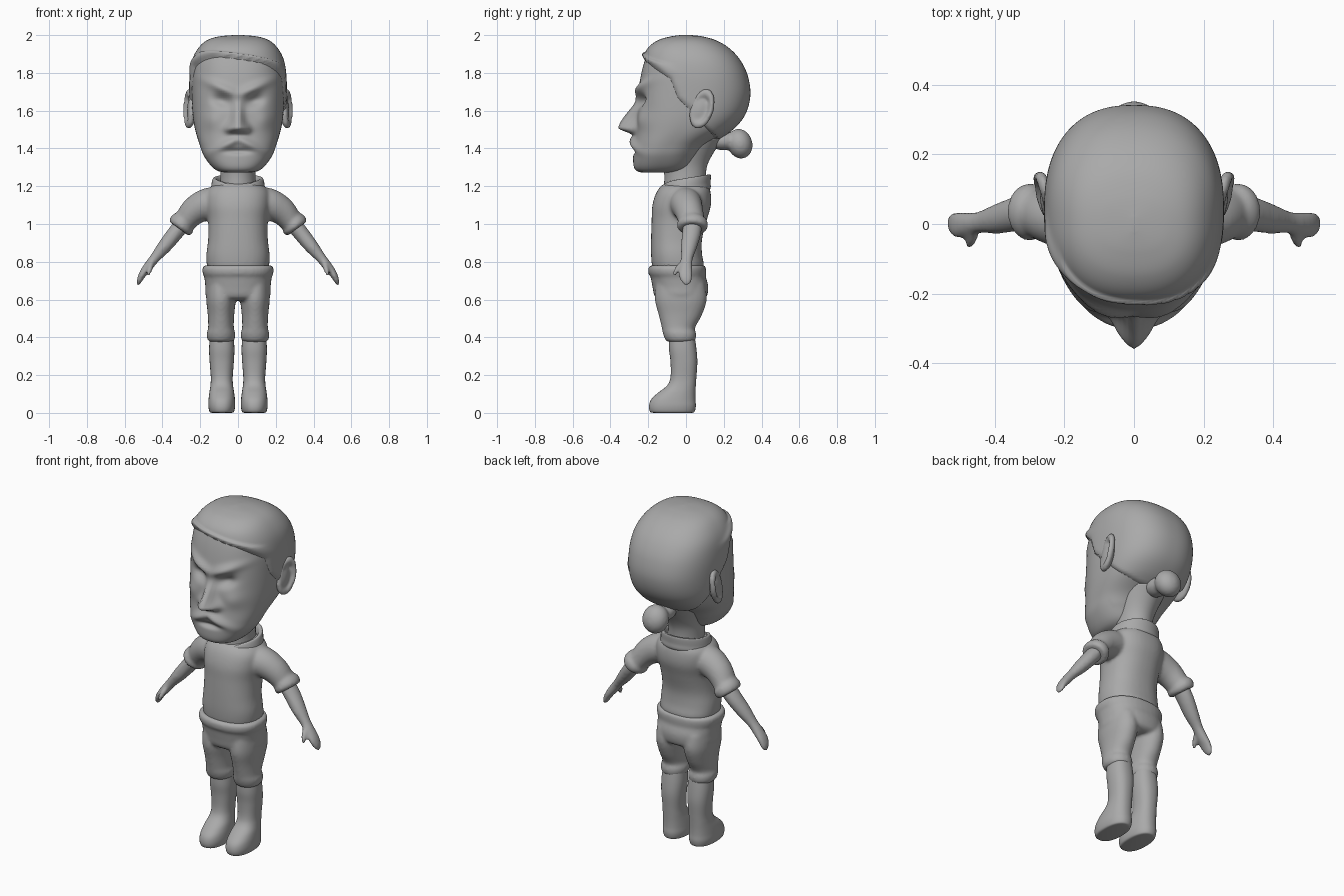
import bpy, bmesh
from math import cos, sin, pi, exp
from mathutils import Vector

cube = bpy.data.objects.get("Cube")
if cube:
    bpy.data.objects.remove(cube)

clay = bpy.data.materials.new("grey clay")
clay.use_nodes = True
GREY = (.4, .4, .4, 1)
clay.diffuse_color = GREY
clay.node_tree.nodes["Principled BSDF"].inputs["Base Color"].default_value = GREY


def bell(value, centre, width):
    return exp(-((value - centre) / width) ** 2)


def ramp(value, low, high):
    t = min(1, max(0, (value - low) / (high - low)))
    return t * t * (3 - 2 * t)


def spline(rows, steps):
    """Smooth curve through rows of numbers."""
    result = []
    last = len(rows) - 1
    for i in range(last):
        quad = [rows[max(0, i - 1)], rows[i], rows[i + 1], rows[min(last, i + 2)]]
        for k in range(steps):
            t = k / steps
            result.append([b + t / 2 * (c - a + t * (2 * a - 5 * b + 4 * c - d
                           + t * (3 * (b - c) + d - a))) for a, b, c, d in zip(*quad)])
    return result + [list(rows[-1])]


def skin(name, rings, discard=None):
    """Join rings of points into a closed smooth object."""
    bm = bmesh.new()
    loops = [[bm.verts.new(p) for p in ring] for ring in rings]
    count = len(rings[0])
    for low, high in zip(loops, loops[1:]):
        for i in range(count):
            j = (i + 1) % count
            bm.faces.new((low[i], low[j], high[j], high[i]))
    bm.faces.new(loops[0][::-1])
    bm.faces.new(loops[-1])
    bmesh.ops.recalc_face_normals(bm, faces=bm.faces[:])
    if discard:
        bmesh.ops.delete(bm, geom=[v for v in bm.verts if discard(v.co)], context="VERTS")
    mesh = bpy.data.meshes.new(name)
    bm.to_mesh(mesh)
    bm.free()
    mesh.materials.append(clay)
    mesh.shade_smooth()
    obj = bpy.data.objects.new(name, mesh)
    bpy.context.collection.objects.link(obj)
    return obj


def stack(name, rows, x=0, power=2.3, warp=None, count=40, steps=5, discard=None):
    """Level sections: height, front, back, half width."""
    rings = []
    for z, front, back, wide in spline(rows, steps):
        ring = []
        for i in range(count):
            c, s = cos(2 * pi * i / count), sin(2 * pi * i / count)
            px = abs(c) ** (2 / power) * (1 if c > 0 else -1) * wide
            py = abs(s) ** (2 / power) * (1 if s > 0 else -1) * (back - front) / 2
            p = Vector((x + px, (front + back) / 2 + py, z))
            ring.append(warp(p) if warp else p)
        rings.append(ring)
    return skin(name, rings, discard)


def tube(name, rows, side=1, count=28, steps=5):
    """Sections across a path: x, y, z, depth radius, thickness radius."""
    path = spline(rows, steps)
    points = [Vector((side * r[0], r[1], r[2])) for r in path]
    rings = []
    for i, row in enumerate(path):
        along = (points[min(i + 1, len(points) - 1)] - points[max(i - 1, 0)]).normalized()
        u = Vector((0, 1, 0))
        u = (u - along * along.y).normalized()
        v = along.cross(u)
        rings.append([points[i] + u * row[3] * cos(2 * pi * k / count)
                      + v * row[4] * sin(2 * pi * k / count) for k in range(count)])
    return skin(name, rings)


def ball(name, centre, size, turn=0):
    bpy.ops.mesh.primitive_uv_sphere_add(segments=32, ring_count=20, radius=1,
                                         location=centre, rotation=(turn, 0, 0))
    obj = bpy.context.object
    obj.name = name
    obj.scale = size
    obj.data.materials.append(clay)
    return obj


def blend(name, parts):
    """Fuse overlapping parts into one soft surface."""
    bpy.ops.object.select_all(action="DESELECT")
    for part in parts:
        part.select_set(True)
    bpy.context.view_layer.objects.active = parts[0]
    bpy.ops.object.transform_apply(location=True, rotation=True, scale=True)
    bpy.ops.object.join()
    parts[0].name = name
    remesh = parts[0].modifiers.new("fuse", "REMESH")
    remesh.mode = "VOXEL"
    remesh.voxel_size = .009
    remesh.use_smooth_shade = True
    smooth = parts[0].modifiers.new("soften", "SMOOTH")
    smooth.iterations = 6


# Head: skull sections, with facial features pushed out of the front
HEAD = [(1.272, -.2, -.1, .01), (1.276, -.25, -.04, .09), (1.3, -.275, .02, .135),
        (1.36, -.28, .06, .18), (1.42, -.275, .11, .203), (1.5, -.265, .23, .227),
        (1.58, -.26, .3, .24), (1.68, -.255, .328, .245), (1.78, -.24, .315, .245),
        (1.86, -.22, .277, .233), (1.92, -.195, .222, .203), (1.96, -.145, .155, .16),
        (1.98, -.08, .085, .1), (1.988, -.02, .02, .01)]


def face(p):
    x, z = abs(p.x), p.z
    if p.y > 0:
        return p
    nose = ramp(z, 1.465, 1.51) * (1 - ramp(z, 1.5, 1.69))
    push = .095 * nose * bell(x, 0, .025 + .022 * bell(z, 1.5, .05))
    push += .018 * bell(x, .045, .02) * bell(z, 1.5, .025)
    push += .024 * bell(z, 1.685 + .4 * x, .026) * bell(x, .08, .09)
    push -= .035 * bell(z, 1.635 + .2 * x, .032) * bell(x, .085, .05)
    push += .014 * bell(z, 1.55, .05) * bell(x, .14, .05)
    push += .026 * bell(z, 1.45 - .45 * x, .026) * bell(x, .03, .09)
    push -= .018 * bell(z, 1.385, .014) * bell(x, 0, .06)
    return p + Vector((0, -push, 0))


HAIRLINE = [(1.4, .16), (1.5, .13), (1.6, .05), (1.7, -.05), (1.8, -.09),
            (1.87, -.2), (1.91, -.4), (2.1, -.6)]


def hair_depth(p):
    z = p.z + .14 * p.x
    for (low, a), (high, b) in zip(HAIRLINE, HAIRLINE[1:]):
        if z <= high:
            return p.y - a - (b - a) * (z - low) / (high - low)
    return 1


def hair_shell(p):
    depth = hair_depth(p)
    lift = -.014 + .027 * ramp(depth, -.015, .03)
    lift += .014 * bell(depth, .05, .05) * ramp(p.z, 1.76, 1.86)
    return p + (p - Vector((0, .04, 1.65))).normalized() * lift


stack("head", HEAD, power=2.4, warp=face, count=128, steps=9)
stack("swept_hair", HEAD, power=2.4, warp=hair_shell, count=128, steps=9,
      discard=lambda p: hair_depth(p) < -.04)
blend("hair_bun", [ball("bun", (0, .285, 1.425), (.075, .066, .08), .3),
                   ball("bun_root", (0, .2, 1.44), (.06, .08, .05))])
stack("neck", [(1.14, -.12, .11, .1), (1.26, -.115, .105, .093),
               (1.34, -.13, .125, .1), (1.46, -.12, .2, .13)], power=2)

# Ears: a rim around a shallow bowl
for side, word in ((1, "left"), (-1, "right")):
    bpy.ops.mesh.primitive_torus_add(major_radius=.06, minor_radius=.016,
                                     major_segments=36, minor_segments=12)
    rim = bpy.context.object
    rim.data.materials.append(clay)
    rim.scale = (1.45, .85, 1.1)
    rim.rotation_mode = "YZX"
    rim.rotation_euler = (-.3, pi / 2, side * -.3)
    rim.location = (side * .258, .085, 1.61)
    bowl = ball("bowl", (side * .245, .075, 1.6), (.025, .05, .08), -.3)
    blend(word + "_ear", [rim, bowl])

# Collar: tilted band dipping at the throat
def collar_tilt(p):
    return p + Vector((0, 0, .16 * p.y - .035 * bell(p.x, 0, .06) * (p.y < 0)))


stack("collar", [(1.15, -.1, .09, .09), (1.165, -.148, .128, .142), (1.2, -.14, .13, .142),
                 (1.235, -.13, .132, .135), (1.243, -.122, .126, .127),
                 (1.235, -.112, .112, .113), (1.19, -.1, .1, .1)],
      power=2, warp=collar_tilt)

# Shirt: torso fused with both sleeves
shirt = [stack("torso", [(.75, -.17, .08, .155), (.78, -.18, .095, .165), (.84, -.185, .085, .167),
                         (.92, -.185, .085, .158), (1.02, -.182, .11, .158),
                         (1.1, -.178, .132, .17), (1.17, -.155, .13, .165),
                         (1.21, -.12, .11, .125), (1.23, -.06, .06, .07)])]
for side in (1, -1):
    shirt.append(tube("sleeve", [(.08, -.01, 1.11, .085, .085), (.16, 0, 1.105, .085, .085),
                                 (.23, .015, 1.07, .076, .075), (.28, .03, 1.015, .07, .062),
                                 (.29, .032, 1.005, .08, .07), (.302, .035, .99, .082, .072),
                                 (.313, .035, .975, .072, .063)], side))
blend("shirt", shirt)

# Arms: forearm, flat hand and thumb
for side, word in ((1, "left"), (-1, "right")):
    forearm = tube("forearm", [(.27, .035, 1.03, .05, .042), (.33, .03, .955, .05, .042),
                               (.39, .015, .88, .043, .037), (.44, .005, .82, .032, .027),
                               (.475, 0, .775, .034, .025), (.505, -.002, .735, .038, .02),
                               (.522, .002, .7, .03, .014), (.53, .004, .675, .012, .006)], side)
    thumb = tube("thumb", [(.46, -.015, .795, .016, .016), (.465, -.042, .765, .016, .015),
                           (.475, -.062, .735, .011, .01), (.477, -.066, .725, .004, .004)], side)
    blend(word + "_arm", [forearm, thumb])

# Trousers: hips fused with two legs, rolled at the waist and knee
trousers = [stack("hips", [(.595, -.13, .08, .12), (.615, -.165, .11, .168), (.67, -.178, .118, .173),
                           (.72, -.188, .105, .179), (.735, -.198, .106, .186),
                           (.765, -.2, .106, .189), (.782, -.188, .1, .178)])]
for side in (1, -1):
    trousers.append(stack("leg", [(.375, -.09, .03, .055), (.385, -.108, .05, .07),
                                  (.42, -.122, .054, .076), (.45, -.128, .048, .068),
                                  (.52, -.145, .085, .07), (.6, -.165, .11, .078),
                                  (.68, -.16, .1, .075)], x=side * .09, power=2.1))
blend("trousers", trousers)

# Boots: shaft flowing into a long rounded foot
for side, word in ((1, "left"), (-1, "right")):
    stack(word + "_boot", [(0, -.17, .03, .05), (.006, -.19, .045, .064), (.035, -.196, .052, .071),
                           (.07, -.185, .05, .07), (.105, -.15, .05, .066), (.145, -.1, .052, .06),
                           (.19, -.082, .055, .058), (.27, -.082, .06, .064),
                           (.34, -.09, .055, .067), (.41, -.09, .045, .062)],
          x=side * .086, power=2.3)
